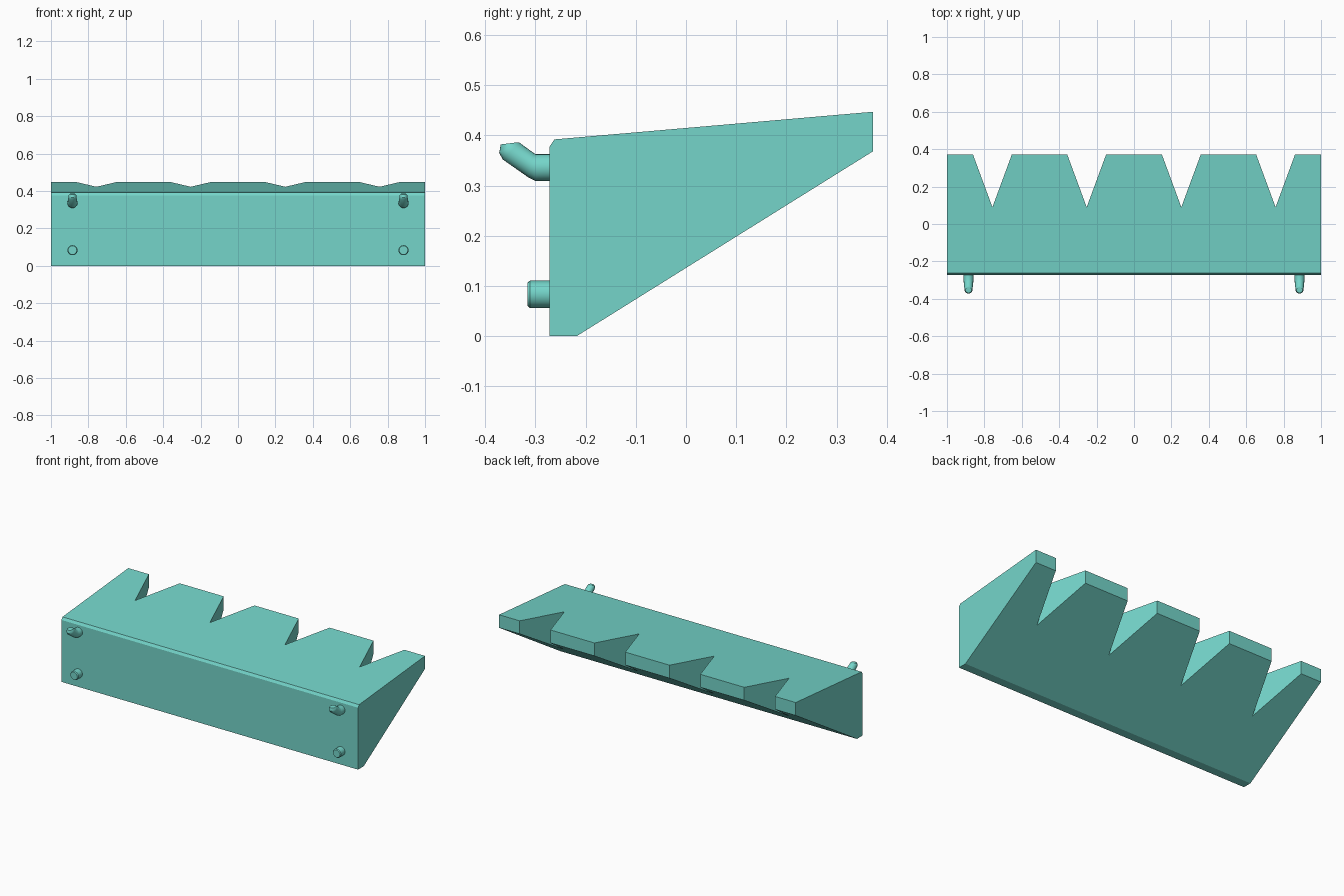
import bpy, bmesh, math
from mathutils import Vector

if "Cube" in bpy.data.objects:
    bpy.data.objects.remove(bpy.data.objects["Cube"])

teal = bpy.data.materials.new("teal")
teal.diffuse_color = (0.176, 0.667, 0.59, 1)
teal.use_nodes = True
teal.node_tree.nodes["Principled BSDF"].inputs["Base Color"].default_value = teal.diffuse_color


def make_object(name, bm):
    bmesh.ops.recalc_face_normals(bm, faces=bm.faces[:])
    mesh = bpy.data.meshes.new(name)
    bm.to_mesh(mesh)
    bm.free()
    mesh.materials.append(teal)
    obj = bpy.data.objects.new(name, mesh)
    bpy.context.collection.objects.link(obj)
    return obj


def prism(name, outline, offset):
    bm = bmesh.new()
    face = bm.faces.new([bm.verts.new(p) for p in outline])
    ext = bmesh.ops.extrude_face_region(bm, geom=[face])
    verts = [v for v in ext["geom"] if isinstance(v, bmesh.types.BMVert)]
    bmesh.ops.translate(bm, verts=verts, vec=offset)
    return make_object(name, bm)


def loft(name, x, sections, sides=20):
    # each section: (low y, low z, high y, high z, half width in x)
    bm = bmesh.new()
    rings = []
    for y0, z0, y1, z1, rx in sections:
        low, high = Vector((x, y0, z0)), Vector((x, y1, z1))
        mid, up = (low + high) / 2, (high - low) / 2
        ring = []
        for i in range(sides):
            a = math.tau * i / sides
            ring.append(bm.verts.new(mid + up * math.cos(a) + Vector((rx * math.sin(a), 0, 0))))
        rings.append(ring)
    for a, b in zip(rings, rings[1:]):
        for i in range(sides):
            j = (i + 1) % sides
            bm.faces.new((a[i], a[j], b[j], b[i]))
    bm.faces.new(rings[0])
    bm.faces.new(rings[-1])
    obj = make_object(name, bm)
    bpy.ops.object.select_all(action='DESELECT')
    obj.select_set(True)
    bpy.context.view_layer.objects.active = obj
    bpy.ops.object.shade_smooth_by_angle(angle=math.radians(35))
    return obj


# wedge-shaped shelf body
profile = [(-0.272, 0), (-0.218, 0), (0.372, 0.368), (0.372, 0.447),
           (-0.262, 0.392), (-0.272, 0.377)]
body = prism("shelf_body", [(-1, y, z) for y, z in profile], (2, 0, 0))

# V-shaped notches through the back edge
tip, edge, over = 0.09, 0.372, 0.1
half = 0.104 * (edge + over - tip) / (edge - tip)
for n, cx in enumerate((-0.757, -0.253, 0.253, 0.757)):
    cutter = prism(f"notch_cutter_{n}",
                   [(cx - half, edge + over, -0.2), (cx, tip, -0.2), (cx + half, edge + over, -0.2)],
                   (0, 0, 1))
    cutter.hide_render = True
    cutter.hide_viewport = True
    mod = body.modifiers.new(f"notch_{n}", 'BOOLEAN')
    mod.operation = 'DIFFERENCE'
    mod.solver = 'EXACT'
    mod.object = cutter

# bent upper hooks and straight lower pegs
hook = [(-0.265, 0.309, -0.265, 0.363, 0.027),
        (-0.300, 0.309, -0.300, 0.363, 0.027),
        (-0.315, 0.317, -0.302, 0.364, 0.025),
        (-0.365, 0.352, -0.331, 0.385, 0.022),
        (-0.372, 0.365, -0.334, 0.386, 0.021),
        (-0.369, 0.382, -0.337, 0.386, 0.016)]
peg = [(-0.265, 0.0565, -0.265, 0.1105, 0.027),
       (-0.311, 0.0565, -0.311, 0.1105, 0.027),
       (-0.316, 0.0605, -0.316, 0.1065, 0.023)]
for side, x in (("left", -0.885), ("right", 0.885)):
    loft(f"upper_hook_{side}", x, hook)
    loft(f"lower_peg_{side}", x, peg)
